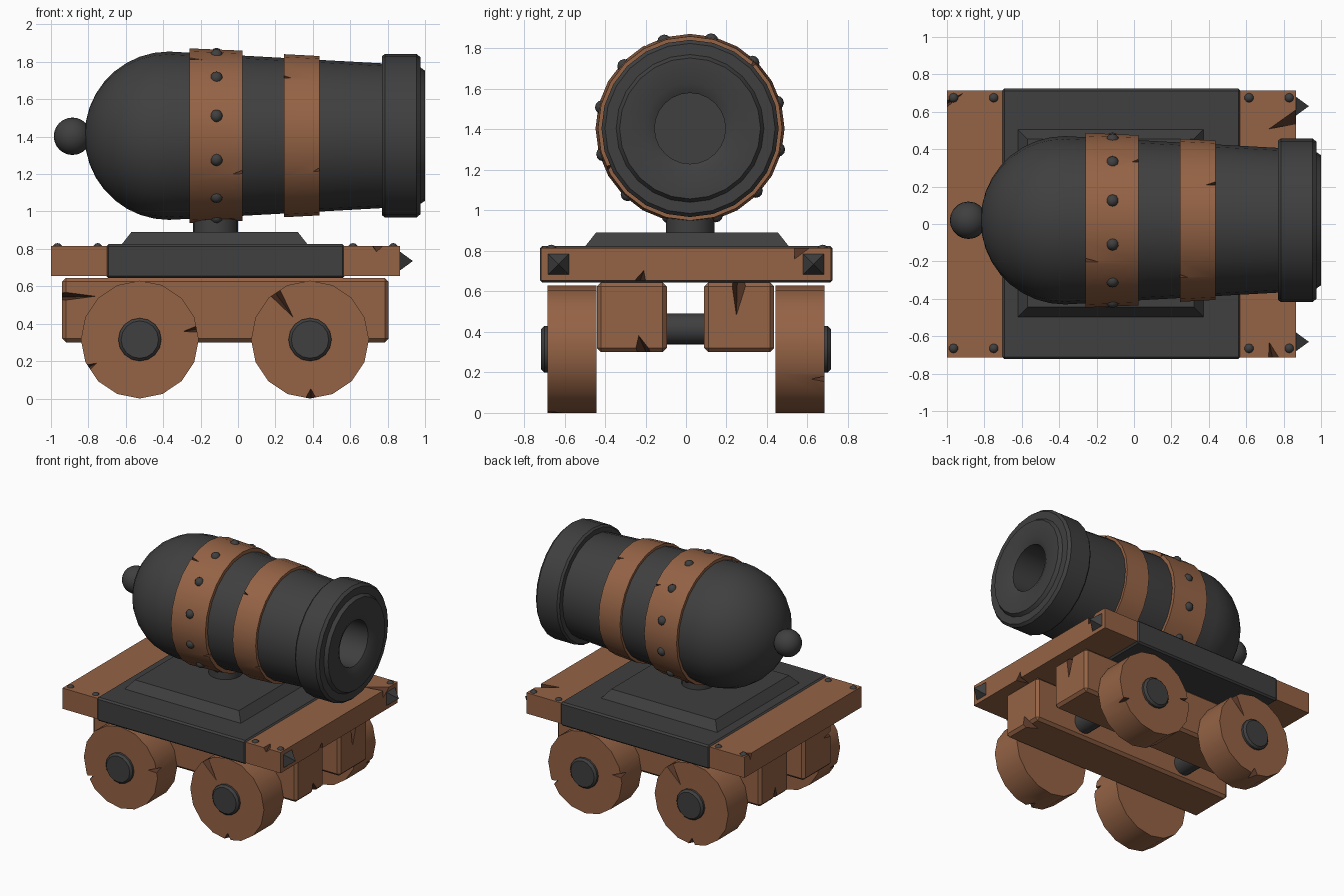
import bpy, bmesh
from math import pi, sin, cos, radians
from mathutils import Matrix, Vector

if "Cube" in bpy.data.objects:
    bpy.data.objects.remove(bpy.data.objects["Cube"])


def material(name, rgb):
    m = bpy.data.materials.new(name)
    m.diffuse_color = (*rgb, 1)
    m.use_nodes = True
    m.node_tree.nodes["Principled BSDF"].inputs["Base Color"].default_value = m.diffuse_color
    return m


WOOD = material("wood", (0.30, 0.125, 0.06))
CRACK = material("dark_wood", (0.10, 0.04, 0.022))
IRON = material("iron", (0.05, 0.05, 0.05))


def finish(name, bm, mat, angle=35):
    bmesh.ops.recalc_face_normals(bm, faces=bm.faces)
    me = bpy.data.meshes.new(name)
    bm.to_mesh(me)
    bm.free()
    me.materials.append(mat)
    ob = bpy.data.objects.new(name, me)
    bpy.context.collection.objects.link(ob)
    smooth(ob, angle)
    return ob


def smooth(ob, angle=35):
    ob.data.shade_smooth()
    ob.data.set_sharp_from_angle(angle=radians(angle))


def box(name, lo, hi, mat, bevel=0.0, inset=0.0):
    """Box between two corners; inset shrinks the top into a frustum."""
    lo, hi = Vector(lo), Vector(hi)
    size, mid = hi - lo, (lo + hi) / 2
    bm = bmesh.new()
    bmesh.ops.create_cube(bm, size=1)
    for v in bm.verts:
        top = v.co.z > 0
        v.co = Vector([v.co[i] * size[i] for i in range(3)]) + mid
        if top and inset:
            v.co.x += inset if v.co.x < mid.x else -inset
            v.co.y += inset if v.co.y < mid.y else -inset
    if bevel:
        bmesh.ops.bevel(bm, geom=bm.edges[:], offset=bevel, segments=1, affect='EDGES')
    return finish(name, bm, mat, 20)


def lathe(name, profile, seg, mat, matrix=Matrix(), closed=False):
    """Revolve (axis position, radius) points around the x axis."""
    bm = bmesh.new()
    vs = [bm.verts.new((x, 0, r)) for x, r in profile]
    es = [bm.edges.new(p) for p in zip(vs, vs[1:])]
    if closed:
        es.append(bm.edges.new((vs[-1], vs[0])))
    bmesh.ops.spin(bm, geom=vs + es, cent=(0, 0, 0), axis=(1, 0, 0),
                   angle=2 * pi, steps=seg, use_merge=False)
    bmesh.ops.remove_doubles(bm, verts=bm.verts, dist=1e-4)
    bm.transform(matrix)
    return finish(name, bm, mat)


def rod(name, x0, x1, r, seg, mat, matrix=Matrix()):
    return lathe(name, [(x0, 0), (x0, r), (x1, r), (x1, 0)], seg, mat, matrix)


def studs(name, points, r):
    bm = bmesh.new()
    for p in points:
        bmesh.ops.create_uvsphere(bm, u_segments=10, v_segments=6, radius=r,
                                  matrix=Matrix.Translation(p))
    return finish(name, bm, IRON, 60)


def crack(ob, notches):
    """Cut wedge notches: two mouth points on an edge, a tip on each face."""
    bm = bmesh.new()
    for pts in notches:
        a, b, t, d = map(Vector, pts)
        push = (t - b).normalized() + (d - b).normalized()
        vs = [bm.verts.new(p - push * 0.005) for p in (a, b, t, d)]
        for i in range(4):
            bm.faces.new(vs[:i] + vs[i + 1:])
    cutter = finish("crack_cutter", bm, CRACK, 1)
    cutter.hide_render = True
    mod = ob.modifiers.new("cracks", 'BOOLEAN')
    mod.operation, mod.solver, mod.object = 'DIFFERENCE', 'EXACT', cutter
    mod.material_mode = 'TRANSFER'
    bpy.context.view_layer.update()
    with bpy.context.temp_override(object=ob, active_object=ob, selected_objects=[ob]):
        bpy.ops.object.modifier_apply(modifier=mod.name)
    bpy.data.objects.remove(cutter)
    smooth(ob, 25)


# Barrel with domed breech, muzzle ring and bore
CY, CZ = 0.02, 1.405
AX = Matrix.Translation((0, CY, CZ))
dome = [(-0.37 - 0.45 * cos(i * pi / 18), 0.45 * sin(i * pi / 18)) for i in range(10)]
lathe("barrel", dome + [
    (0.77, 0.387), (0.77, 0.425), (0.785, 0.4375), (0.955, 0.4375), (0.975, 0.42),
    (0.975, 0.365), (1.0, 0.348), (1.0, 0.225), (0.975, 0.175), (0.45, 0.175), (0.45, 0)],
    24, IRON, AX)

# Breech knob
bm = bmesh.new()
bmesh.ops.create_uvsphere(bm, u_segments=20, v_segments=12, radius=0.1,
                          matrix=Matrix.Translation((-0.885, CY, CZ - 0.003)))
finish("breech_knob", bm, IRON)


# Wooden bands around the barrel, with splits along their rims
def band(name, x0, r0, x1, r1, splits):
    ob = lathe(name, [(x0, r0), (x1, r1), (x1, r1 - 0.05), (x0, r0 - 0.05)],
               24, WOOD, AX, closed=True)

    def at(x, r, deg):
        return (x, CY + r * cos(radians(deg)), CZ + r * sin(radians(deg)))
    cuts = []
    for end, deg, length in splits:
        x, r, s = (x1, r1, -1) if end else (x0, r0, 1)
        cuts.append((at(x, r, deg - 1.7), at(x, r, deg + 1.7),
                     at(x + s * length, r, deg + 2), at(x, r - 0.035, deg)))
    crack(ob, cuts)


band("rear_band", -0.26, 0.467, 0.025, 0.455, [(1, 205, 0.07), (1, 45, 0.05), (0, 117, 0.1)])
band("front_band", 0.245, 0.436, 0.435, 0.426, [(0, 133, 0.06), (1, 62, 0.07), (1, 205, 0.05)])
angles = [radians(16.5 + 30 * i) for i in range(12)]
studs("band_rivets", [(-0.115, CY + 0.447 * cos(a), CZ + 0.447 * sin(a)) for a in angles], 0.035)

# Swivel post and iron saddle around the deck
UP = Matrix.Translation((-0.12, CY, 0)) @ Matrix.Rotation(-pi / 2, 4, 'Y')
rod("swivel_post", 0.85, 1.05, 0.12, 20, IRON, UP)
box("saddle_plate", (-0.705, -0.722, 0.643), (0.57, 0.724, 0.825), IRON, 0.012)
box("saddle_step", (-0.625, -0.5, 0.82), (0.375, 0.51, 0.89), IRON, inset=0.055)

# Wooden deck
deck = box("deck", (-1.0, -0.715, 0.655), (0.865, 0.715, 0.815), WOOD)
crack(deck, [
    ((0.865, 0.53, 0.815), (0.865, 0.61, 0.815), (0.71, 0.5, 0.815), (0.865, 0.53, 0.755)),
    ((0.71, -0.715, 0.815), (0.775, -0.715, 0.815), (0.715, -0.62, 0.815), (0.735, -0.715, 0.78)),
    ((-1, 0.62, 0.815), (-1, 0.66, 0.815), (-0.9, 0.705, 0.815), (-1, 0.64, 0.76)),
    ((0.865, -0.26, 0.655), (0.865, -0.2, 0.655), (0.865, -0.21, 0.71), (0.75, -0.23, 0.655))])
studs("deck_bolts", [(x, y, 0.803) for x in (-0.965, -0.75, 0.615, 0.83)
                     for y in (-0.665, 0.675)], 0.028)

# Pyramid spikes on the front of the deck
for side, y in (("right", -0.63), ("left", 0.63)):
    bm = bmesh.new()
    bmesh.ops.create_cone(bm, cap_ends=True, segments=4, radius1=0.072, radius2=0, depth=0.07,
                          matrix=Matrix.Translation((0.9, y, 0.735))
                          @ Matrix.Rotation(pi / 2, 4, 'Y') @ Matrix.Rotation(pi / 4, 4, 'Z'))
    finish(side + "_spike", bm, IRON, 10)

# Side rails under the deck
rail = box("right_rail", (-0.94, -0.44, 0.3), (0.805, -0.095, 0.645), WOOD, 0.02)
crack(rail, [
    ((-0.94, -0.44, 0.52), (-0.94, -0.44, 0.57), (-0.75, -0.44, 0.545), (-0.94, -0.33, 0.54)),
    ((0.805, -0.26, 0.3), (0.805, -0.17, 0.3), (0.805, -0.24, 0.39), (0.7, -0.2, 0.3))])
rail = box("left_rail", (-0.94, 0.09, 0.3), (0.805, 0.435, 0.645), WOOD, 0.02)
crack(rail, [
    ((0.805, 0.22, 0.645), (0.805, 0.3, 0.645), (0.805, 0.245, 0.47), (0.7, 0.25, 0.645)),
    ((-0.94, 0.22, 0.3), (-0.94, 0.28, 0.3), (-0.94, 0.25, 0.4), (-0.84, 0.25, 0.3))])

# Wheels with hubs (outer face towards -y, turned around for the far side) and axles
R = 0.315
OUT = Matrix.Rotation(-pi / 2, 4, 'Z')


def wheel(name, x, turn, splits):
    place = Matrix.Translation((x, 0, R)) @ Matrix.Rotation(turn, 4, 'Z')
    ob = rod(name, 0.443, 0.683, R, 16, WOOD, place @ OUT)

    def at(deg, r, y):
        return place @ Vector((r * cos(radians(deg)), -y, r * sin(radians(deg))))
    crack(ob, [(at(d - w, R, 0.683), at(d + w, R, 0.683), at(d, R - length, 0.683),
                at(d, R, 0.6)) for d, w, length in splits])
    lathe(name + "_hub", [(0.64, 0), (0.64, 0.115), (0.7, 0.115), (0.715, 0.1), (0.715, 0)],
          16, IRON, place @ OUT)


plain = [(10, 3.5, 0.09), (208, 3.5, 0.06)]
split = [(126, 6, 0.18), (270, 6, 0.06)]
wheel("rear_right_wheel", -0.525, 0, plain)
wheel("front_right_wheel", 0.385, 0, split)
wheel("rear_left_wheel", -0.525, pi, split)
wheel("front_left_wheel", 0.385, pi, plain)
for end, x in (("rear", -0.525), ("front", 0.385)):
    rod(end + "_axle", -0.3, 0.3, 0.077, 16, IRON, Matrix.Translation((x, 0, 0.415)) @ OUT)
